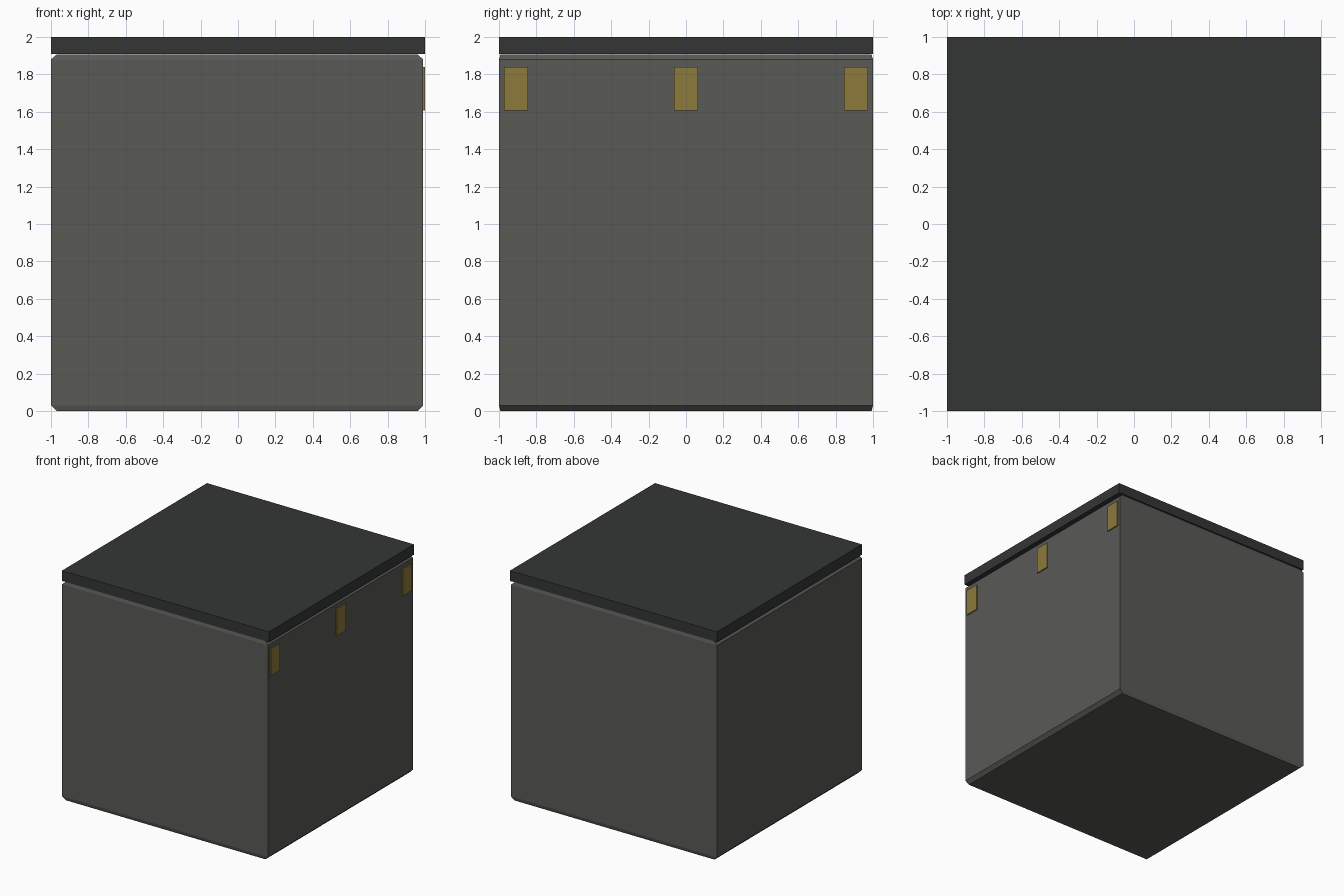
import bpy, bmesh

if "Cube" in bpy.data.objects:
    bpy.data.objects.remove(bpy.data.objects["Cube"])


def material(name, rgb):
    m = bpy.data.materials.new(name)
    m.diffuse_color = (*rgb, 1)
    m.use_nodes = True
    m.node_tree.nodes["Principled BSDF"].inputs["Base Color"].default_value = m.diffuse_color
    return m


def loft_box(name, rings, mat):
    """Stack of rectangles (x0, x1, half_y, z) bridged into a closed solid."""
    bm = bmesh.new()
    loops = [[bm.verts.new((x, y, z)) for x, y in
              ((x0, -hy), (x1, -hy), (x1, hy), (x0, hy))]
             for x0, x1, hy, z in rings]
    for a, b in zip(loops, loops[1:]):
        for i in range(4):
            j = (i + 1) % 4
            bm.faces.new((a[i], a[j], b[j], b[i]))
    bm.faces.new(loops[0][::-1])
    bm.faces.new(loops[-1])
    mesh = bpy.data.meshes.new(name)
    bm.to_mesh(mesh)
    bm.free()
    obj = bpy.data.objects.new(name, mesh)
    bpy.context.collection.objects.link(obj)
    mesh.materials.append(mat)
    return obj


grey = material("body_grey", (0.1, 0.103, 0.094))
dark = material("lid_dark", (0.034, 0.037, 0.036))
brass = material("brass", (0.27, 0.195, 0.045))

# Box body with chamfered bottom and top edges
loft_box("box_body", [(-0.97, 0.96, 0.992, 0.0), (-1, 0.99, 1, 0.03),
                      (-1, 0.99, 1, 1.88), (-0.97, 0.96, 0.992, 1.906)], grey)

# Flat lid slab
loft_box("lid", [(-1, 1, 1, 1.91), (-1, 1, 1, 2.0)], dark)

# Brass plates along the right side
for i, y in enumerate((-0.91, 0, 0.91)):
    plate = loft_box(f"side_plate_{i + 1}",
                     [(0.98, 1.0, 0.064, 1.607), (0.98, 1.0, 0.064, 1.84)], brass)
    plate.location.y = y
